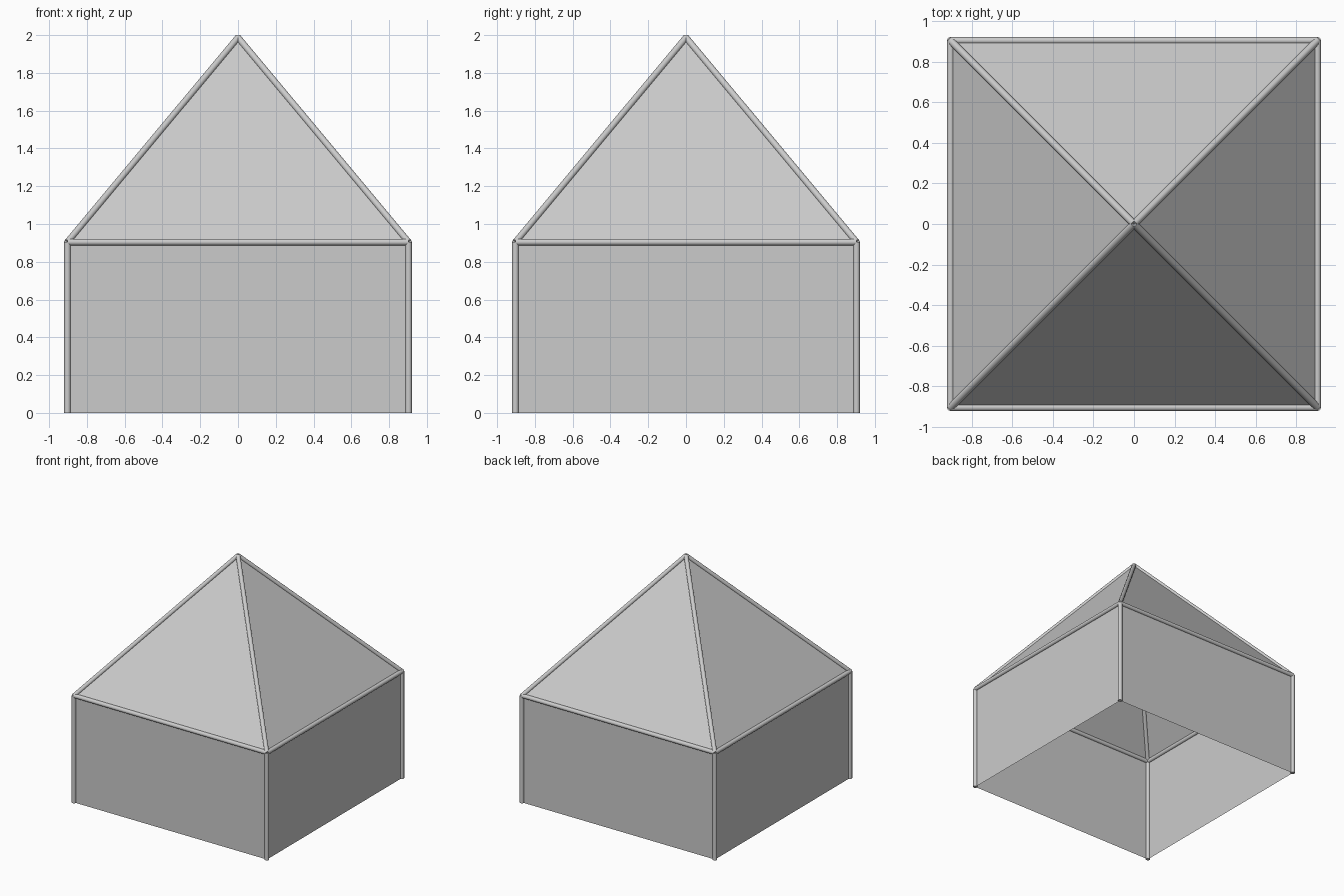
import bpy
import bmesh
from mathutils import Vector

if "Cube" in bpy.data.objects:
    bpy.data.objects.remove(bpy.data.objects["Cube"])

HALF = 0.903     # half width of the square plan
EAVE = 0.904     # height of the walls
PEAK = 1.987     # pole centre line at the peak
RADIUS = 0.0175


def pole(name, a, b):
    """Round pole between two points."""
    a, b = Vector(a), Vector(b)
    bpy.ops.mesh.primitive_cylinder_add(
        vertices=16, radius=RADIUS, depth=(b - a).length, location=(a + b) / 2)
    ob = bpy.context.object
    ob.name = name
    ob.rotation_euler = (b - a).to_track_quat('Z', 'Y').to_euler()
    bpy.ops.object.shade_smooth_by_angle()


def panel(name, points):
    """Single flat sheet of fabric."""
    bm = bmesh.new()
    bm.faces.new([bm.verts.new(p) for p in points])
    mesh = bpy.data.meshes.new(name)
    bm.to_mesh(mesh)
    bm.free()
    bpy.context.collection.objects.link(bpy.data.objects.new(name, mesh))


plan = [(-HALF, -HALF), (HALF, -HALF), (HALF, HALF), (-HALF, HALF)]
sides = ["front", "right", "back", "left"]
corners = ["front_left", "front_right", "back_right", "back_left"]
peak = (0, 0, PEAK)

for i in range(4):
    p, q = plan[i], plan[(i + 1) % 4]
    base_a, base_b = (*p, 0), (*q, 0)
    top_a, top_b = (*p, EAVE), (*q, EAVE)
    # Fabric wall and roof slope
    panel(sides[i] + "_wall", [base_a, base_b, top_b, top_a])
    panel(sides[i] + "_roof", [top_a, top_b, peak])
    # Frame poles
    pole(corners[i] + "_post", base_a, top_a)
    pole(sides[i] + "_eave_pole", top_a, top_b)
    pole(corners[i] + "_rafter", top_a, peak)
